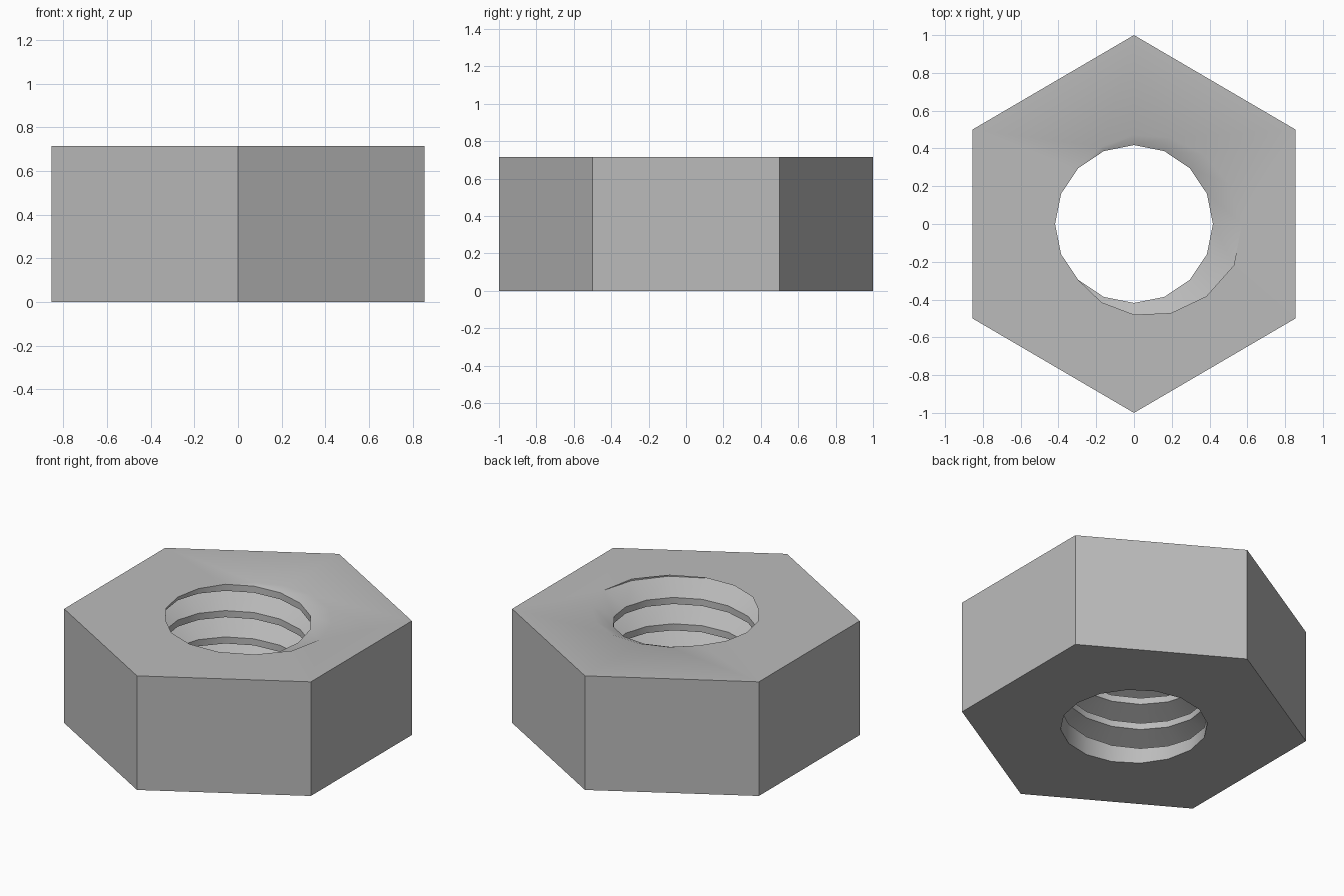
import bpy, bmesh, math

cube = bpy.data.objects.get("Cube")
if cube:
    bpy.data.objects.remove(cube, do_unlink=True)

HEIGHT = 0.715
SIDES = 16                       # steps per thread turn
PITCH = 0.165
CREST_R, ROOT_R = 0.418, 0.572
START = math.radians(45)
START_Z = HEIGHT - 4.25 * PITCH  # thread runs out at the top after 4.25 turns
STEPS = 72
# one thread period: (fraction of pitch, fraction of depth)
PROFILE = [(0, 0), (0.375, 1), (0.4375, 1), (0.75, 0), (1, 0)]

steel = bpy.data.materials.new("steel grey")
steel.use_nodes = True
grey = (0.5, 0.5, 0.5, 1)
steel.diffuse_color = grey
steel.node_tree.nodes["Principled BSDF"].inputs["Base Color"].default_value = grey

bm = bmesh.new()


def point(r, angle, z):
    return bm.verts.new((r * math.cos(angle), r * math.sin(angle), z))


# helical thread, with the groove fading in over its first steps
columns, foot = [], []
for i in range(STEPS + 1):
    a = START + math.tau * i / SIDES
    depth = (ROOT_R - CREST_R) * min(1, i / 3)
    z = START_Z + PITCH * i / SIDES
    columns.append([point(CREST_R + depth * d, a, z + PITCH * f) for f, d in PROFILE])
    if i <= SIDES:
        foot.append(point(CREST_R, a, 0))
for left, right in zip(columns, columns[1:]):
    for j in range(len(PROFILE) - 1):
        bm.faces.new((right[j], left[j], left[j + 1], right[j + 1]))

# plain lead-in wall under the thread
for i in range(SIDES):
    bm.faces.new((foot[i + 1], foot[i], columns[i][0], columns[i + 1][0]))
bmesh.ops.remove_doubles(bm, verts=bm.verts[:], dist=0.0005)

# trim the thread at the top face
bmesh.ops.bisect_plane(bm, geom=bm.verts[:] + bm.edges[:] + bm.faces[:], dist=0.0003,
                       plane_co=(0, 0, HEIGHT), plane_no=(0, 0, 1), clear_outer=True)
bmesh.ops.remove_doubles(bm, verts=bm.verts[:], dist=0.0005)


def level_edges(z):
    return [e for e in bm.edges if e.is_boundary and all(abs(v.co.z - z) < 0.001 for v in e.verts)]


hole_rims = {z: level_edges(z) for z in (0, HEIGHT)}

# hexagonal outer wall
rings = {}
for z in (0, HEIGHT):
    rings[z] = []
    for k in range(6):
        a = math.radians(30 + 60 * k)
        rings[z].append(bm.verts.new((0.855 / math.cos(math.pi / 6) * math.cos(a), math.sin(a), z)))
low, high = rings[0], rings[HEIGHT]
for k in range(6):
    n = (k + 1) % 6
    bm.faces.new((low[k], low[n], high[n], high[k]))

# end faces between the hexagon and the hole
for z, ring in rings.items():
    outline = [bm.edges.get((ring[k], ring[(k + 1) % 6])) for k in range(6)]
    bmesh.ops.triangle_fill(bm, edges=outline + hole_rims[z], use_beauty=True,
                            normal=(0, 0, 1 if z else -1))
bmesh.ops.recalc_face_normals(bm, faces=bm.faces[:])

mesh = bpy.data.meshes.new("hex_nut")
bm.to_mesh(mesh)
bm.free()
mesh.materials.append(steel)
nut = bpy.data.objects.new("hex_nut", mesh)
bpy.context.collection.objects.link(nut)
bpy.context.view_layer.objects.active = nut
nut.select_set(True)
bpy.ops.object.shade_smooth_by_angle(angle=math.radians(30))
